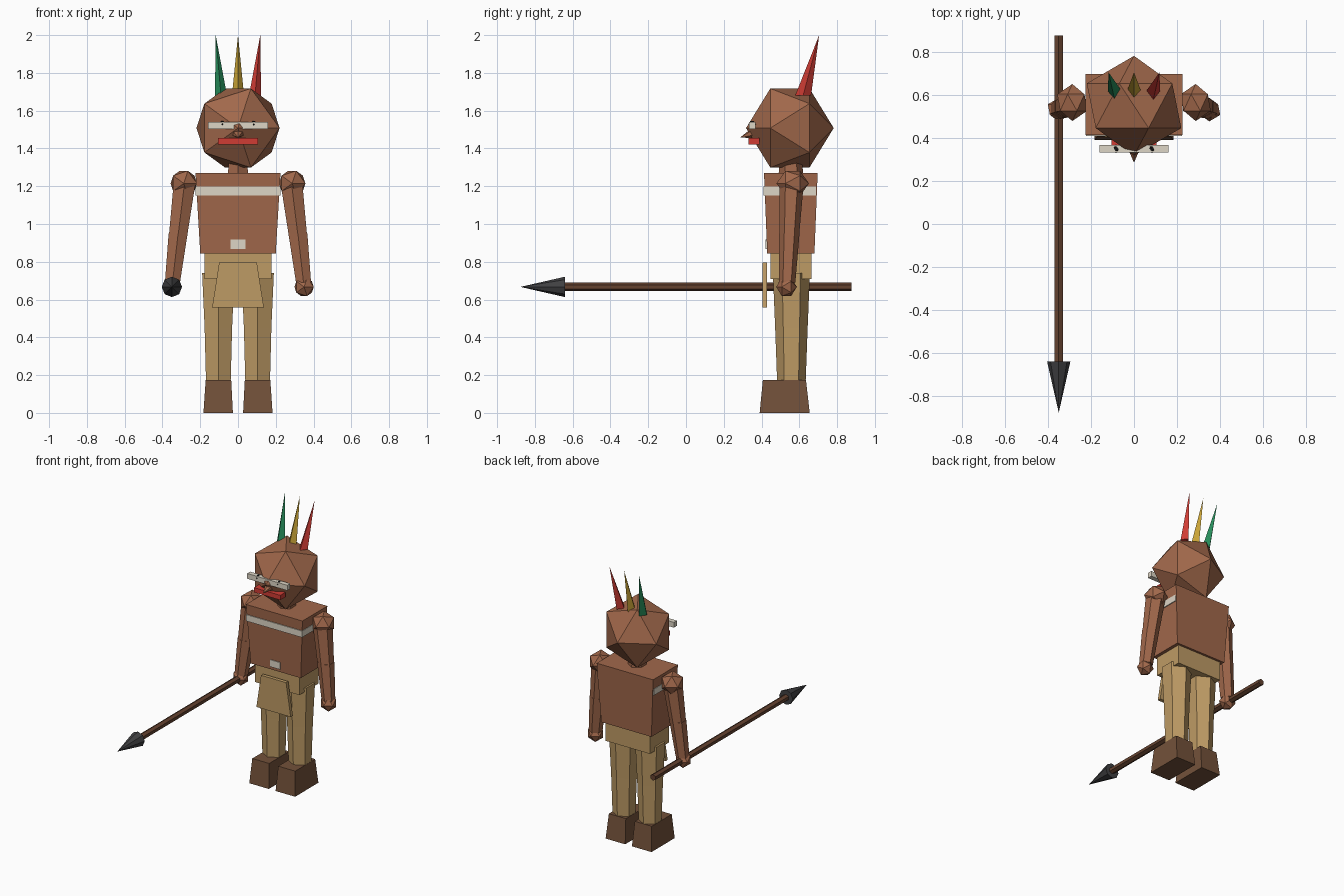
import bpy, bmesh, math
from mathutils import Matrix, Vector

if "Cube" in bpy.data.objects:
    bpy.data.objects.remove(bpy.data.objects["Cube"])


def lin(c):
    c /= 255
    return c / 12.92 if c <= 0.04045 else ((c + 0.055) / 1.055) ** 2.4


def colour(name, r, g, b):
    m = bpy.data.materials.new(name)
    m.diffuse_color = (lin(r), lin(g), lin(b), 1)
    m.use_nodes = True
    m.node_tree.nodes["Principled BSDF"].inputs["Base Color"].default_value = m.diffuse_color
    return m


SKIN = colour("skin_brown", 161, 104, 75)
TAN = colour("tan_cloth", 190, 155, 101)
BOOT = colour("boot_brown", 115, 81, 58)
WHITE = colour("off_white", 222, 214, 198)
RED = colour("red", 208, 60, 52)
GREEN = colour("green", 38, 140, 90)
YELLOW = colour("yellow", 200, 163, 54)
WOOD = colour("dark_wood", 100, 66, 47)
METAL = colour("dark_metal", 64, 64, 66)
BLACK = colour("black", 28, 28, 28)


def finish(name, bm, mat):
    bmesh.ops.recalc_face_normals(bm, faces=bm.faces[:])
    me = bpy.data.meshes.new(name)
    bm.to_mesh(me)
    bm.free()
    me.materials.append(mat)
    ob = bpy.data.objects.new(name, me)
    bpy.context.collection.objects.link(ob)
    return ob


def skin_rings(name, rings, mat):
    """Join closed rings of points; a ring of one point makes a tip."""
    bm = bmesh.new()
    vs = [[bm.verts.new(p) for p in ring] for ring in rings]
    for a, b in zip(vs, vs[1:]):
        n = len(a)
        for i in range(n):
            j = (i + 1) % n
            bm.faces.new((a[i], a[j], b[0]) if len(b) == 1 else (a[i], a[j], b[j], b[i]))
    for end in (vs[0], vs[-1]):
        if len(end) > 2:
            bm.faces.new(end)
    return finish(name, bm, mat)


def loft(name, stations, n, mat, axis="z"):
    """Tapered prism through (centre, radius_1, radius_2) stations."""
    rings = []
    for c, r1, r2 in stations:
        c = Vector(c)
        if r1 == 0:
            rings.append([c])
            continue
        ring = []
        for i in range(n):
            a = 2 * math.pi * i / n
            u, v = r1 * math.sin(a), r2 * math.cos(a)
            ring.append(c + (Vector((u, v, 0)) if axis == "z" else Vector((u, 0, v))))
        rings.append(ring)
    return skin_rings(name, rings, mat)


def block(name, low, high, mat):
    """Tapered box from two rectangles (x0, x1, y0, y1, z)."""
    rings = [[(x0, y0, z), (x1, y0, z), (x1, y1, z), (x0, y1, z)]
             for x0, x1, y0, y1, z in (low, high)]
    return skin_rings(name, rings, mat)


def box(name, x0, x1, y0, y1, z0, z1, mat):
    return block(name, (x0, x1, y0, y1, z0), (x0, x1, y0, y1, z1), mat)


def ball(name, c, scale, mat):
    """Twenty-sided ball with its poles facing front and back."""
    bm = bmesh.new()
    bmesh.ops.create_icosphere(bm, subdivisions=1, radius=1)
    bm.transform(Matrix.Translation(c) @ Matrix.Diagonal((*scale, 1))
                 @ Matrix.Rotation(math.pi / 2, 4, "X"))
    return finish(name, bm, mat)


# Head and neck
ball("head", (0, 0.55, 1.508), (0.246, 0.232, 0.246), SKIN)
loft("neck", [((0, 0.555, 1.25), 0.062, 0.065), ((0, 0.555, 1.36), 0.055, 0.06)], 6, SKIN)

# Face
box("brow_band", -0.16, 0.16, 0.333, 0.367, 1.503, 1.541, WHITE)
box("mouth", -0.105, 0.105, 0.332, 0.39, 1.42, 1.454, RED)
loft("nose", [((0, 0.365, 1.488), 0.04, 0.032), ((0, 0.285, 1.457), 0, 0)], 6, SKIN, "y")

# Torso and painted bands
block("torso", (-0.2, 0.2, 0.43, 0.68, 0.845), (-0.225, 0.225, 0.413, 0.697, 1.27), SKIN)
box("chest_stripe", -0.224, 0.224, 0.41, 0.687, 1.152, 1.198, WHITE)
box("belly_patch", -0.04, 0.04, 0.422, 0.432, 0.867, 0.917, WHITE)

# Hips and apron
box("hips", -0.177, 0.177, 0.447, 0.664, 0.71, 0.85, TAN)
block("apron", (-0.137, 0.137, 0.405, 0.43, 0.557), (-0.1, 0.1, 0.405, 0.43, 0.795), TAN)

# Paired parts
for side, s in (("left", -1), ("right", 1)):
    ball(side + "_eye", (s * 0.083, 0.35, 1.527), (0.022, 0.02, 0.02), BLACK)

    loft(side + "_leg", [((s * 0.104, 0.558, 0.15), 0.075, 0.075),
                         ((s * 0.104, 0.558, 0.45), 0.084, 0.086),
                         ((s * 0.104, 0.558, 0.74), 0.099, 0.098)], 6, TAN)
    xs = sorted((s * 0.027, s * 0.183))
    xt = sorted((s * 0.036, s * 0.171))
    block(side + "_boot", (*xs, 0.39, 0.655, 0), (*xt, 0.407, 0.635, 0.175), BOOT)

    ball(side + "_shoulder", (s * 0.287, 0.565, 1.215), (0.078, 0.086, 0.078), SKIN)
    loft(side + "_upper_arm", [((s * 0.285, 0.558, 1.2), 0.066, 0.064),
                               ((s * 0.317, 0.547, 0.94), 0.056, 0.052)], 6, SKIN)
    loft(side + "_forearm", [((s * 0.317, 0.547, 0.95), 0.058, 0.054),
                             ((s * 0.347, 0.535, 0.69), 0.046, 0.044)], 6, SKIN)
    ball(side + "_hand", (s * 0.35, 0.532, 0.667), (0.057, 0.055, 0.057), SKIN)

# Feathers leaning back
for name, x, tip, mat in (("green_feather", -0.09, -0.118, GREEN),
                          ("yellow_feather", 0, 0, YELLOW),
                          ("red_feather", 0.09, 0.118, RED)):
    loft(name, [((x, 0.62, 1.68), 0.032, 0.042), ((tip, 0.705, 2.0), 0, 0)], 4, mat)

# Spear held in the left hand
loft("spear_shaft", [((-0.35, -0.65, 0.667), 0.024, 0.022),
                     ((-0.35, 0.877, 0.667), 0.024, 0.022)], 6, WOOD, "y")
loft("spear_head", [((-0.35, -0.64, 0.667), 0.054, 0.054),
                    ((-0.35, -0.877, 0.667), 0, 0)], 8, METAL, "y")
